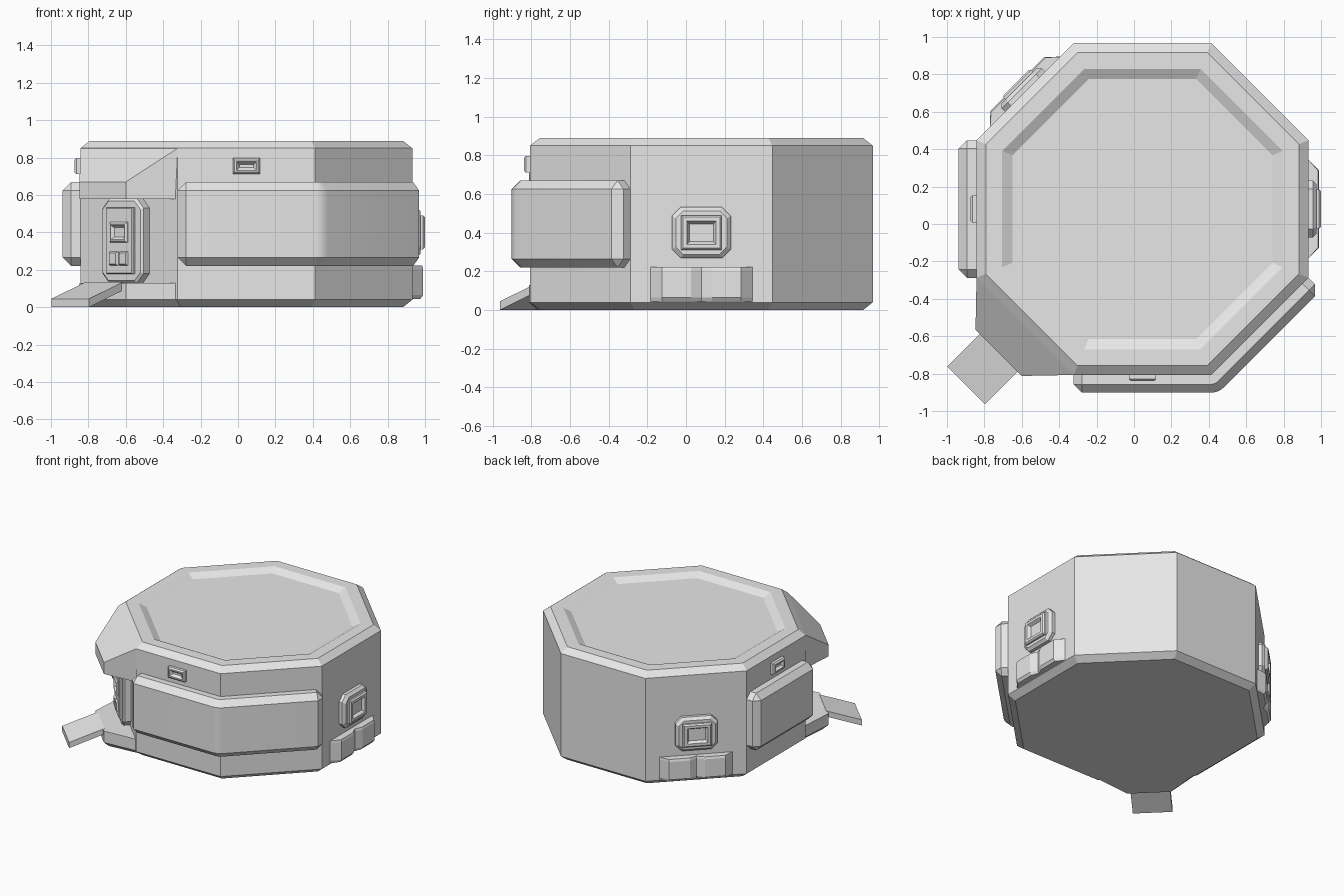
import bpy, bmesh, math
from mathutils import Matrix, Vector

if "Cube" in bpy.data.objects:
    bpy.data.objects.remove(bpy.data.objects["Cube"])

CX, CY, R = 0.045, 0.08, 0.887          # octagon centre and apothem
H = R * math.tan(math.pi / 8)           # half side length

grey = bpy.data.materials.new("plain grey")
grey.diffuse_color = (0.8, 0.8, 0.8, 1)
grey.use_nodes = True
grey.node_tree.nodes["Principled BSDF"].inputs["Base Color"].default_value = grey.diffuse_color


def loft(name, rings, M=Matrix(), smooth=False):
    """Join equal-length point rings into a closed solid."""
    bm = bmesh.new()
    vs = [[bm.verts.new(M @ Vector(p)) for p in ring] for ring in rings]
    n = len(rings[0])
    for a, b in zip(vs, vs[1:]):
        for i in range(n):
            j = (i + 1) % n
            bm.faces.new((a[i], a[j], b[j], b[i]))
    bm.faces.new(vs[0])
    bm.faces.new(vs[-1])
    bmesh.ops.remove_doubles(bm, verts=bm.verts, dist=0.0005)
    bmesh.ops.recalc_face_normals(bm, faces=bm.faces)
    me = bpy.data.meshes.new(name)
    bm.to_mesh(me)
    bm.free()
    me.materials.append(grey)
    ob = bpy.data.objects.new(name, me)
    bpy.context.collection.objects.link(ob)
    if smooth:
        bpy.ops.object.select_all(action='DESELECT')
        ob.select_set(True)
        bpy.context.view_layer.objects.active = ob
        bpy.ops.object.shade_smooth_by_angle(angle=math.radians(30))
    return ob


def wall(deg):
    """Frame on a wall: x points out, y runs along, z is up."""
    return (Matrix.Translation((CX, CY, 0)) @ Matrix.Rotation(math.radians(deg), 4, 'Z')
            @ Matrix.Translation((R, 0, 0)))


def plate(d, w, h, z, c=0.0, u=0.0):
    """Cut-corner rectangle at depth d, half sizes w and h, corner cut c."""
    pts = [(w, -h + c), (w, h - c), (w - c, h), (-w + c, h),
           (-w, h - c), (-w, -h + c), (-w + c, -h), (w - c, -h)]
    return [(d, u + a, z + b) for a, b in pts]


def frame(name, M, z, d0, d1, w, h, rim, deep):
    """Raised rectangular frame with a sunken, sloped centre."""
    loft(name, [plate(d0, w, h, z), plate(d1 - 0.01, w, h, z),
                plate(d1, w - 0.01, h - 0.01, z),
                plate(d1, w - rim, h - rim, z),
                plate(d1 - deep, w - rim - 0.015, h - rim - 0.015, z)], M)


# Octagonal body with chamfered rims and a sunken roof
def octagon(r, z):
    k = r / math.cos(math.pi / 8)
    return [(CX + k * math.cos(math.radians(22.5 + 45 * i)),
             CY + k * math.sin(math.radians(22.5 + 45 * i)), z) for i in range(8)]


loft("body", [octagon(r, z) for r, z in
              [(0.837, 0), (R, 0.04), (R, 0.85), (0.837, 0.89), (0.75, 0.89), (0.695, 0.86)]])

# Entrance on the front left wall: hood, doorstep and ramp
E = wall(225)
OUT, OW = 0.2, 0.175


def corner(x0, x1, w0, w1, z0, z1):
    return [(x0, -w0, z0), (x0, w0, z0), (x1, w1, z1), (x1, -w1, z1)]


loft("entrance_hood", [corner(-0.02, OUT, H, OW, 0.58, 0.58),
                       corner(0, OUT, H, OW, 0.85, 0.67)], E)
loft("doorstep", [corner(-0.07, OUT - 0.04, H - 0.02, OW - 0.02, 0, 0),
                  corner(-0.02, OUT, H, OW, 0.04, 0.04),
                  corner(-0.02, OUT, H, OW, 0.13, 0.13)], E)
loft("ramp", [corner(OUT - 0.01, 0.446, 0.142, 0.142, 0.09, 0.0),
              corner(OUT - 0.01, 0.446, 0.142, 0.142, 0.134, 0.045)], E)

# Door with raised panel, window and two buttons
loft("door_frame", [plate(-0.01, 0.155, 0.225, 0.355, 0.05),
                    plate(0.045, 0.155, 0.225, 0.355, 0.05),
                    plate(0.057, 0.143, 0.213, 0.355, 0.045)], E)
loft("door_panel", [plate(0.05, 0.1, 0.178, 0.355), plate(0.07, 0.1, 0.178, 0.355),
                    plate(0.076, 0.094, 0.172, 0.355)], E)
frame("door_window", E, 0.4, 0.07, 0.09, 0.066, 0.055, 0.016, 0.015)
for s in (-1, 1):
    loft("door_button", [plate(0.07, 0.034, 0.04, 0.26, 0, s * 0.037),
                         plate(0.09, 0.024, 0.03, 0.26, 0, s * 0.037)], E)


# Chamfered bands that wrap the walls
def band(name, path):
    lo, hi, mid, out, c = 0.22, 0.67, 0.05, 0.095, 0.045
    full = [(0, lo), (mid, lo), (out, lo + c), (out, hi - c), (mid, hi), (0, hi)]
    full[0], full[-1] = (-0.01, lo), (-0.01, hi)
    end = [(-0.01, lo + c), (mid, lo + c), (mid, lo + c),
           (mid, hi - c), (mid, hi - c), (-0.01, hi - c)]
    rings = []
    for (x, y), deg, is_end in path:
        a = math.radians(deg)
        rings.append([(x + math.cos(a) * d, y + math.sin(a) * d, z)
                      for d, z in (end if is_end else full)])
    loft(name, rings, smooth=True)


q = 0.045 * math.sqrt(0.5)
v = (CX + H, CY - R)
band("front_band", [((CX - H, CY - R), 270, True), ((CX - H + 0.045, CY - R), 270, False)]
     + [(v, a, False) for a in (270, 285, 300, 315)]
     + [((CX + R - q, CY - H - q), 315, False), ((CX + R, CY - H), 315, True)])
band("left_band", [((CX - R, CY + H), 180, True), ((CX - R, CY + H - 0.045), 180, False),
                   ((CX - R, CY - H + 0.045), 180, False), ((CX - R, CY - H), 180, True)])

# Control box and twin vent bumps on the right and back left walls
bump = [(-0.01, -0.265), (0, -0.265), (0.058, -0.205), (0.058, -0.055), (0.03, 0),
        (0.058, 0.055), (0.058, 0.205), (0, 0.265), (-0.01, 0.265)]
for side, deg in (("right", 0), ("back_left", 135)):
    M = wall(deg)
    loft(side + "_control_box", [plate(-0.01, 0.152, 0.132, 0.4, 0.045),
                                 plate(0.025, 0.152, 0.132, 0.4, 0.045),
                                 plate(0.045, 0.132, 0.112, 0.4, 0.038)], M)
    frame(side + "_control_window", M, 0.4, 0.04, 0.068, 0.105, 0.09, 0.03, 0.025)
    loft(side + "_vent_bumps", [[(d * k, u, z) for d, u in bump]
                                for k, z in ((0.75, 0.045), (1, 0.065), (1, 0.205), (0.9, 0.222))], M)

# Small windows high on the front and left walls
for side, deg in (("front", 270), ("left", 180)):
    frame(side + "_small_window", wall(deg), 0.755, -0.01, 0.032, 0.073, 0.043, 0.02, 0.02)
